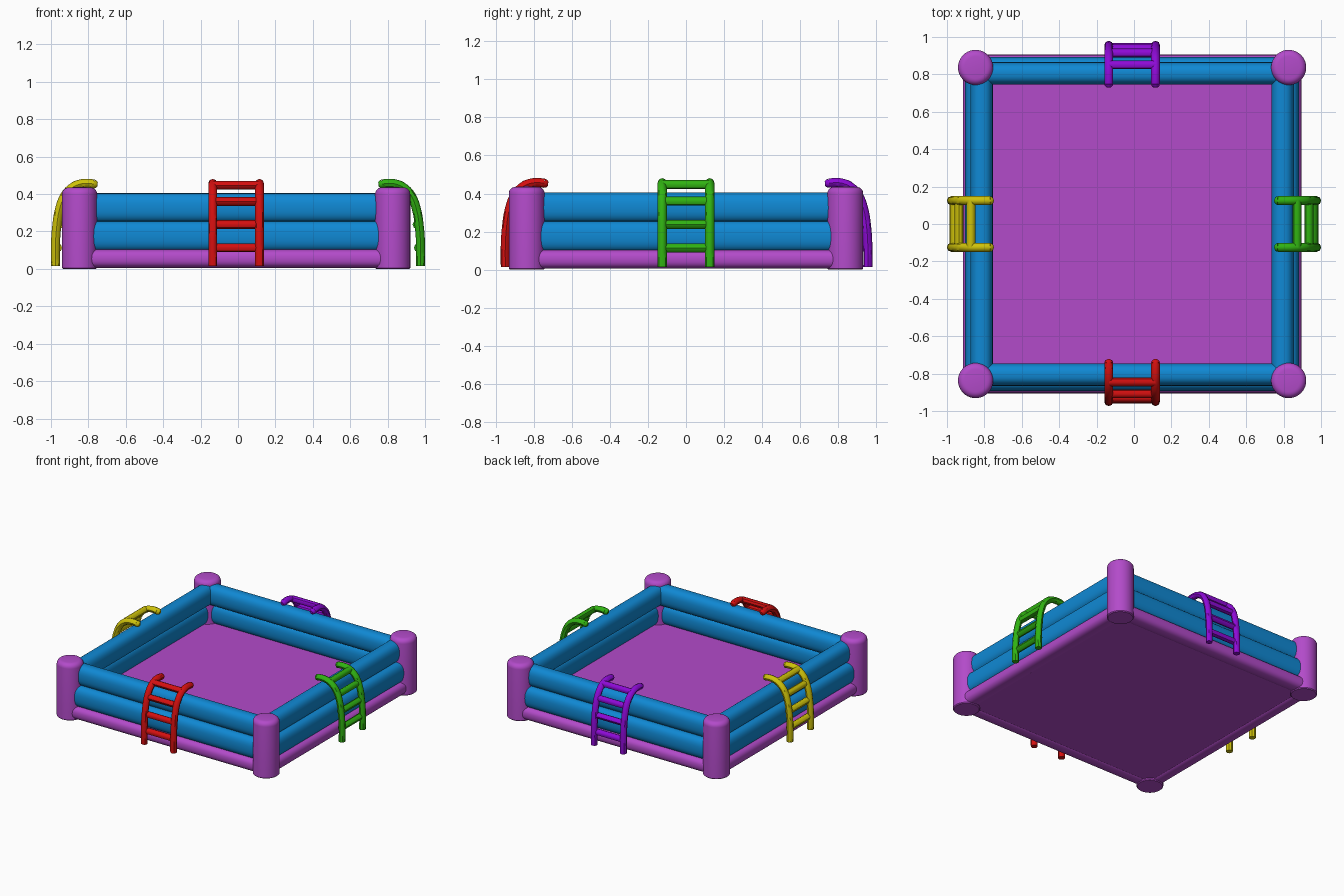
import bpy, bmesh, math
from mathutils import Matrix, Vector

if "Cube" in bpy.data.objects:
    bpy.data.objects.remove(bpy.data.objects["Cube"])

CX = -0.01          # pool centre in x
POST = 0.837        # post distance from pool centre


def material(name, rgb):
    m = bpy.data.materials.new(name)
    m.diffuse_color = (*rgb, 1)
    m.use_nodes = True
    m.node_tree.nodes["Principled BSDF"].inputs["Base Color"].default_value = m.diffuse_color
    return m


PURPLE = material("orchid purple", (0.45, 0.07, 0.59))
BLUE = material("pool blue", (0.005, 0.25, 0.66))
RED = material("red", (0.66, 0.005, 0.005))
GREEN = material("green", (0.03, 0.45, 0.006))
YELLOW = material("yellow", (0.62, 0.54, 0.003))
VIOLET = material("violet", (0.27, 0.003, 0.68))


def add_mesh(name, bm, mat, smooth=40):
    bmesh.ops.recalc_face_normals(bm, faces=bm.faces)
    me = bpy.data.meshes.new(name)
    bm.to_mesh(me)
    bm.free()
    me.materials.append(mat)
    ob = bpy.data.objects.new(name, me)
    bpy.context.collection.objects.link(ob)
    shade(ob, smooth)
    return ob


def shade(ob, angle=40):
    bpy.ops.object.select_all(action='DESELECT')
    ob.select_set(True)
    bpy.context.view_layer.objects.active = ob
    bpy.ops.object.shade_smooth_by_angle(angle=math.radians(angle))


def side_matrix(i):
    """Turn a part built on the +x side to side i (right, back, left, front)."""
    return Matrix.Translation((CX, 0, 0)) @ Matrix.Rotation(i * math.pi / 2, 4, 'Z')


def wall_tube(name, i, inner, outer, z0, z1, mat, power=2.5, n=28):
    """Inflated tube: rounded section swept along one side of the pool."""
    bm = bmesh.new()
    cu, cz = (inner + outer) / 2, (z0 + z1) / 2
    hu, hz = (outer - inner) / 2, (z1 - z0) / 2
    rings = []
    for y in (-0.832, 0.832):
        ring = []
        for k in range(n):
            a = 2 * math.pi * k / n
            c, s = math.cos(a), math.sin(a)
            u = cu + hu * math.copysign(abs(c) ** (2 / power), c)
            z = cz + hz * math.copysign(abs(s) ** (2 / power), s)
            ring.append(bm.verts.new((u, y, z)))
        rings.append(ring)
    for k in range(n):
        j = (k + 1) % n
        bm.faces.new((rings[0][k], rings[0][j], rings[1][j], rings[1][k]))
    for ring in rings:
        bm.faces.new(ring)
    bm.transform(side_matrix(i))
    add_mesh(name, bm, mat)


def lathe(name, profile, loc, mat, n=40):
    """Revolve an (r, z) profile about z; it starts and ends on the axis."""
    bm = bmesh.new()
    vs = [bm.verts.new((r, 0, z)) for r, z in profile]
    es = [bm.edges.new(p) for p in zip(vs, vs[1:])]
    bmesh.ops.spin(bm, geom=vs + es, cent=(0, 0, 0), axis=(0, 0, 1),
                   angle=2 * math.pi, steps=n, use_merge=True)
    bmesh.ops.remove_doubles(bm, verts=bm.verts, dist=1e-5)
    bm.transform(Matrix.Translation(loc))
    add_mesh(name, bm, mat)


def ladder(name, i, shift, mat):
    """Two bent rails and four rungs, made from swept round paths."""
    cu = bpy.data.curves.new(name, 'CURVE')
    cu.dimensions = '3D'
    cu.bevel_depth = 0.024
    cu.bevel_resolution = 2
    cu.use_fill_caps = True
    rail = [(0.979, 0.015), (0.979, 0.13), (0.972, 0.23), (0.957, 0.32),
            (0.93, 0.39), (0.895, 0.43), (0.85, 0.453), (0.80, 0.457), (0.774, 0.454)]

    def path(points, radii, kind):
        sp = cu.splines.new(kind)
        count = len(points)
        sp_points = sp.bezier_points if kind == 'BEZIER' else sp.points
        sp_points.add(count - 1)
        for p, co, r in zip(sp_points, points, radii):
            if kind == 'BEZIER':
                p.co = co
                p.handle_left_type = p.handle_right_type = 'AUTO'
            else:
                p.co = (*co, 1)
            p.radius = r
        sp.resolution_u = 3

    for y in (-0.125, 0.125):
        path([(u + shift, y, z) for u, z in rail], [1] * len(rail), 'BEZIER')
        # rounded inner tip
        path([(u + shift, y, z) for u, z in
              ((0.774, 0.454), (0.762, 0.452), (0.754, 0.451))], (1, 0.85, 0.45), 'POLY')
    for u, z in ((0.967, 0.113), (0.96, 0.237), (0.938, 0.36), (0.875, 0.447)):
        path([(u + shift, -0.125, z), (u + shift, 0.125, z)], (0.98, 0.98), 'POLY')

    tmp = bpy.data.objects.new(name + "_path", cu)
    bpy.context.collection.objects.link(tmp)
    deps = bpy.context.evaluated_depsgraph_get()
    me = bpy.data.meshes.new_from_object(tmp.evaluated_get(deps))
    bpy.data.objects.remove(tmp)
    bm = bmesh.new()
    bm.from_mesh(me)
    bm.transform(side_matrix(i))
    add_mesh(name, bm, mat, 45)


# Walls: three stacked tubes on each side, stepping outward toward the ground
sides = ("right", "back", "left", "front")
for i, side in enumerate(sides):
    wall_tube(side + "_base_tube", i, 0.79, 0.905, 0.005, 0.105, PURPLE)
    wall_tube(side + "_middle_tube", i, 0.78, 0.893, 0.095, 0.255, BLUE)
    wall_tube(side + "_top_tube", i, 0.745, 0.865, 0.248, 0.405, BLUE)

# Floor slab
bm = bmesh.new()
bmesh.ops.create_cube(bm, size=1)
bm.transform(Matrix.Translation((CX, 0, 0.06)) @ Matrix.Diagonal((1.68, 1.68, 0.09, 1)))
add_mesh("pool_floor", bm, PURPLE)

# Corner posts with rounded tops
R, H, B = 0.094, 0.435, 0.035
post_profile = [(0, 0), (R - 0.006, 0), (R, 0.006)]
post_profile += [(R - B + B * math.cos(a), H - B + B * math.sin(a))
                 for a in (math.pi / 2 * k / 6 for k in range(7))]
post_profile.append((0, H + 0.004))
for sx, xn in ((-1, "left"), (1, "right")):
    for sy, yn in ((-1, "front"), (1, "back")):
        lathe(f"{yn}_{xn}_post", post_profile, (CX + sx * POST, sy * POST, 0), PURPLE)

# Ladders hooked over the middle of each wall
ladder("right_ladder", 0, 0.007, GREEN)
ladder("back_ladder", 1, -0.024, VIOLET)
ladder("left_ladder", 2, -0.013, YELLOW)
ladder("front_ladder", 3, -0.03, RED)
